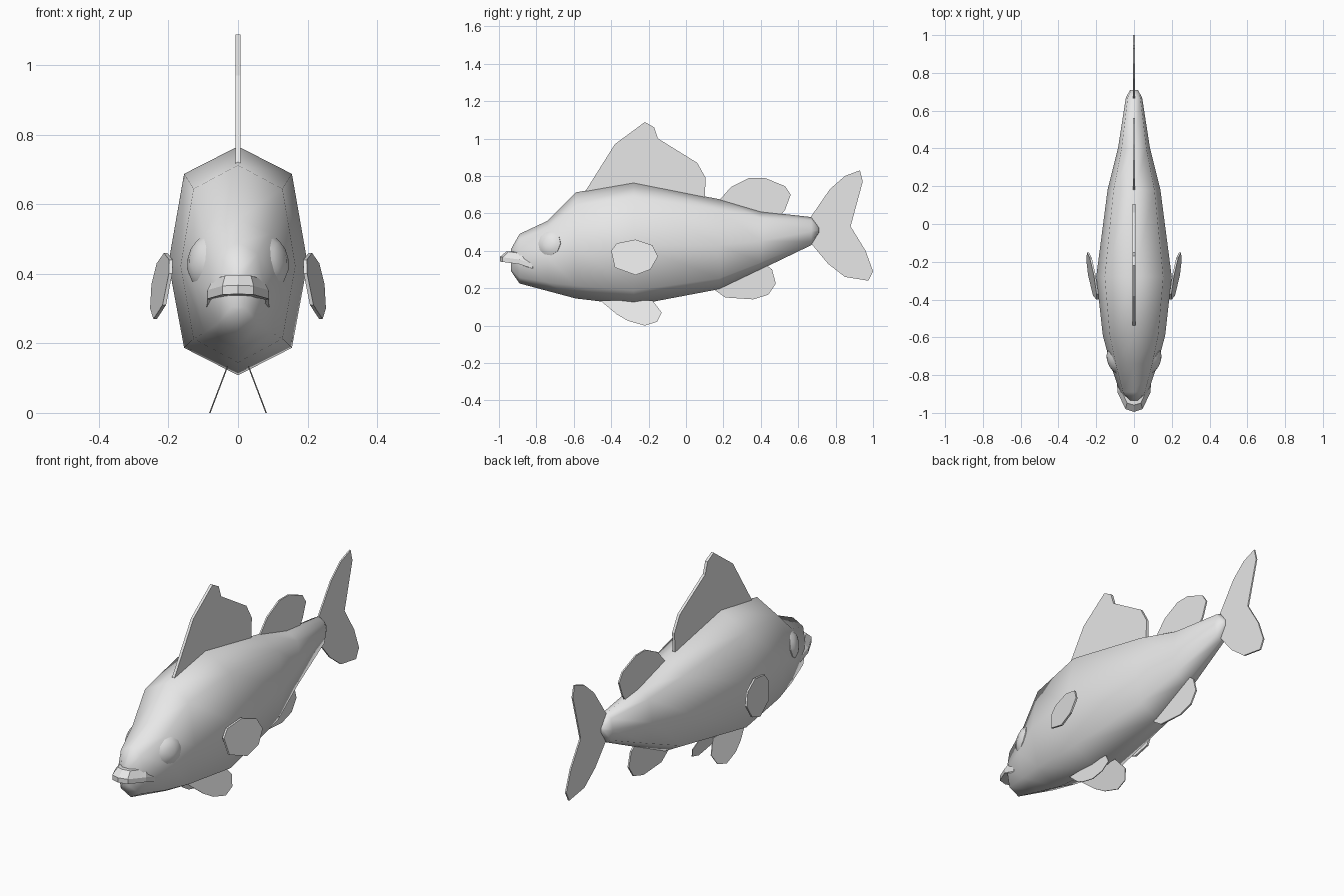
import bpy, bmesh
from math import cos, sin, tau
from mathutils import Vector

cube = bpy.data.objects.get("Cube")
if cube:
    bpy.data.objects.remove(cube, do_unlink=True)

grey = bpy.data.materials.new("plain grey")
grey.use_nodes = True
colour = (0.8, 0.8, 0.8, 1)
grey.diffuse_color = colour
grey.node_tree.nodes["Principled BSDF"].inputs["Base Color"].default_value = colour


def finish(name, bm, smooth=False):
    """Turn a bmesh into a named object."""
    bmesh.ops.recalc_face_normals(bm, faces=bm.faces)
    mesh = bpy.data.meshes.new(name)
    bm.to_mesh(mesh)
    bm.free()
    mesh.materials.append(grey)
    for face in mesh.polygons:
        face.use_smooth = smooth
    obj = bpy.data.objects.new(name, mesh)
    bpy.context.collection.objects.link(obj)
    return obj


def loft(bm, rings):
    """Skin closed rings of points and cap both ends."""
    rows = [[bm.verts.new(p) for p in ring] for ring in rings]
    for a, b in zip(rows, rows[1:]):
        for i in range(len(a)):
            j = (i + 1) % len(a)
            bm.faces.new((a[i], a[j], b[j], b[i]))
    bm.faces.new(rows[0])
    bm.faces.new(rows[-1])


def fin(name, outline, thick=0.012, place=lambda y, z: 0):
    """A thin plate from a side outline; place gives its x offset."""
    bm = bmesh.new()
    loft(bm, [[(place(y, z) + s * thick / 2, y, z) for y, z in outline]
              for s in (-1, 1)])
    return finish(name, bm)


# Body: eight-sided sections of (y, bottom, top, half width)
sections = [
    (-0.935, 0.29, 0.41, 0.025), (-0.89, 0.225, 0.49, 0.075),
    (-0.74, 0.185, 0.56, 0.125), (-0.59, 0.145, 0.712, 0.165),
    (-0.28, 0.108, 0.766, 0.2), (0.18, 0.195, 0.675, 0.14),
    (0.4, 0.30, 0.61, 0.085), (0.67, 0.43, 0.58, 0.043),
    (0.71, 0.495, 0.525, 0.02)]
half = [(0, 1), (0.775, 0.88), (1, 0.49), (0.775, 0.12), (0, 0)]
profile = half + [(-x, h) for x, h in half[3:0:-1]]
bm = bmesh.new()
loft(bm, [[(w * x, y, lo + (hi - lo) * h) for x, h in profile]
          for y, lo, hi, w in sections])
finish("body", bm, True)

# Lip: a drooping band bent around the snout, as (x, outer y, inner y, drop)
lip = [(0.09, -0.82, -0.80, 0.035), (0.088, -0.89, -0.80, 0.012),
       (0.045, -0.98, -0.85, 0), (0, -0.995, -0.85, -0.002)]
lip = lip + [(-x, o, i, d) for x, o, i, d in lip[2::-1]]
bm = bmesh.new()
loft(bm, [[(x, o, 0.34 - d), (x, o, 0.365 - d),
           (x * 0.82, o + (i - o) * 0.25, 0.395 - d),
           (x * 0.7, i, 0.395 - d), (x * 0.7, i, 0.33 - d)]
          for x, o, i, d in lip])
finish("lip", bm)

for side, s in (("left", 1), ("right", -1)):
    # Eye: a faceted rim with a shallow rounded front
    bm = bmesh.new()
    axis = Vector((0.9, -0.4, 0.18)).normalized()
    across = axis.cross(Vector((0, 0, 1))).normalized()
    up = across.cross(axis)
    centre = Vector((0.105, -0.73, 0.438))
    rings = []
    for radius, out in ((0.066, -0.04), (0.068, 0.008), (0.05, 0.022), (0.02, 0.03)):
        ring = [centre + axis * out + radius * (across * cos(k * tau / 10) + up * sin(k * tau / 10))
                for k in range(10)]
        rings.append([(s * p.x, p.y, p.z) for p in ring])
    loft(bm, rings)
    eye = finish(side + "_eye", bm)
    for face in eye.data.polygons[10:]:
        face.use_smooth = True

    # Paired fins
    fin(side + "_pectoral_fin",
        [(-0.40, 0.40), (-0.37, 0.44), (-0.27, 0.46), (-0.18, 0.43),
         (-0.15, 0.37), (-0.19, 0.30), (-0.27, 0.27), (-0.38, 0.31)], 0.01,
        lambda y, z: s * (0.223 + 0.18 * (y + 0.27) - 0.16 * (z - 0.365)))
    fin(side + "_pelvic_fin",
        [(-0.46, 0.135), (-0.37, 0.06), (-0.31, 0.025), (-0.22, 0.0),
         (-0.155, 0.02), (-0.13, 0.07), (-0.18, 0.135)], 0.004,
        lambda y, z: s * (0.081 - 0.38 * z))

# Centre fins
fin("front_dorsal_fin",
    [(-0.54, 0.715), (-0.38, 0.97), (-0.22, 1.088), (-0.17, 1.06), (-0.15, 1.0),
     (0.06, 0.87), (0.105, 0.79), (0.10, 0.67), (-0.28, 0.74)], 0.014)
fin("rear_dorsal_fin",
    [(0.17, 0.66), (0.24, 0.74), (0.34, 0.79), (0.42, 0.79), (0.53, 0.745),
     (0.56, 0.70), (0.53, 0.62), (0.5, 0.58), (0.4, 0.59)], 0.008)
fin("anal_fin",
    [(0.14, 0.2), (0.21, 0.15), (0.36, 0.14), (0.44, 0.165), (0.48, 0.225),
     (0.46, 0.30), (0.42, 0.33), (0.2, 0.22)], 0.008)
fin("tail_fin",
    [(0.66, 0.57), (0.77, 0.73), (0.85, 0.80), (0.93, 0.83), (0.945, 0.77),
     (0.88, 0.53), (0.96, 0.40), (1.0, 0.29), (0.975, 0.24), (0.85, 0.26),
     (0.76, 0.33), (0.66, 0.45)], 0.008)
